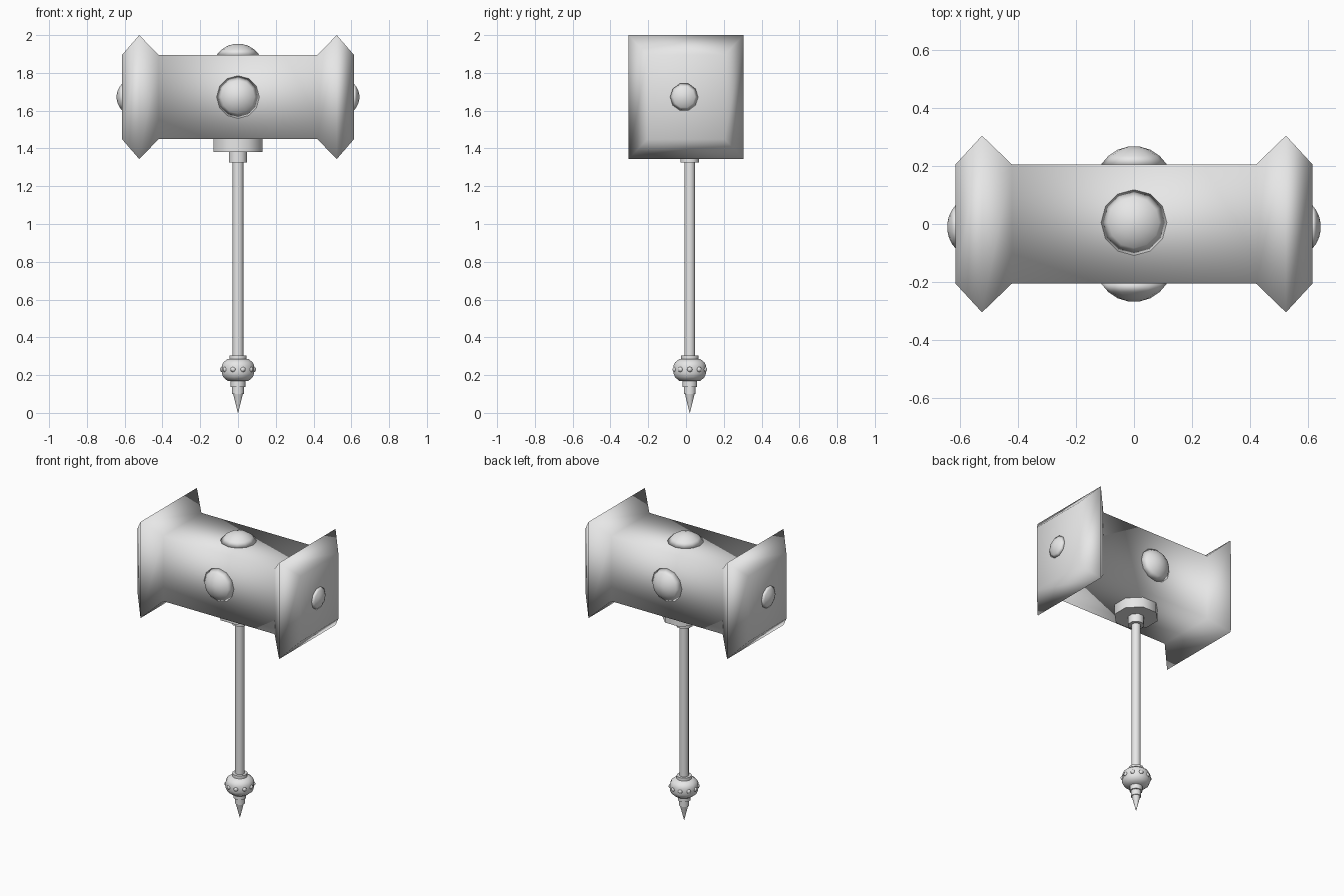
import bpy, math
from mathutils import Vector, Matrix

cube = bpy.data.objects.get("Cube")
if cube:
    bpy.data.objects.remove(cube, do_unlink=True)

GREY = (0.8, 0.8, 0.8, 1.0)
metal = bpy.data.materials.new("light_grey")
metal.use_nodes = True
metal.diffuse_color = GREY
metal.node_tree.nodes["Principled BSDF"].inputs["Base Color"].default_value = GREY

SHAFT_Y = 0.02
HEAD_Z = 1.672


def make(name, verts, faces, smooth=True):
    mesh = bpy.data.meshes.new(name)
    mesh.from_pydata(verts, [], faces)
    mesh.materials.append(metal)
    obj = bpy.data.objects.new(name, mesh)
    bpy.context.collection.objects.link(obj)
    mesh.polygons.foreach_set("use_smooth", [smooth] * len(mesh.polygons))
    return obj


def loft(name, rings):
    """Skin equal-sized rings and cap both ends."""
    n = len(rings[0])
    faces = [(i * n + j, i * n + (j + 1) % n, (i + 1) * n + (j + 1) % n, (i + 1) * n + j)
             for i in range(len(rings) - 1) for j in range(n)]
    last = (len(rings) - 1) * n
    faces += [tuple(reversed(range(n))), tuple(range(last, last + n))]
    return make(name, [v for r in rings for v in r], faces)


def turned(name, profile, sides=12, sharp=40):
    """Lathe (radius, z) pairs around the shaft axis."""
    turn = [2 * math.pi * (k + 0.5) / sides for k in range(sides)]
    obj = loft(name, [[(r * math.cos(a), SHAFT_Y + r * math.sin(a), z) for a in turn]
                      for r, z in profile])
    bpy.ops.object.select_all(action='DESELECT')
    obj.select_set(True)
    bpy.context.view_layer.objects.active = obj
    bpy.ops.object.shade_smooth_by_angle(angle=math.radians(sharp))
    return obj


def dome(name, base, direction, radius, height, sides=12, steps=4):
    """Low rounded stud standing on a surface point."""
    d = Vector(direction)
    place = Matrix.Translation(base) @ d.to_track_quat('Z', 'Y').to_matrix().to_4x4()
    ball = (radius ** 2 + height ** 2) / (2 * height)
    spread = math.asin(min(1, radius / ball))
    rings = []
    for s in range(steps):
        t = spread * (1 - s / (steps - 0.5))
        r, z = ball * math.sin(t), ball * math.cos(t) - ball + height
        rings.append([place @ Vector((r * math.cos(a), r * math.sin(a), z))
                      for a in (2 * math.pi * k / sides for k in range(sides))])
    return loft(name, rings)


# Head: square block flaring out near each striking end
half = [(0.42, 0.205, 0.223), (0.523, 0.304, 0.328), (0.614, 0.205, 0.223)]
sections = [(-x, y, z) for x, y, z in reversed(half)] + half
loft("hammer_head", [[(x, y, HEAD_Z - z), (x, y, HEAD_Z + z),
                      (x, -y, HEAD_Z + z), (x, -y, HEAD_Z - z)][::-1]
                     for x, y, z in sections])

# Rounded studs on the head
dome("top_stud", (0, 0.005, 1.895), (0, 0, 1), 0.113, 0.06)
for side, label in ((-1, "front"), (1, "back")):
    dome(label + "_stud", (0, side * 0.205, HEAD_Z), (0, side, 0), 0.113, 0.063)
for side, label in ((-1, "right"), (1, "left")):
    dome(label + "_end_stud", (side * 0.612, -0.01, HEAD_Z), (side, 0, 0), 0.077, 0.031, 10)

# Collars and handle
turned("head_collar", [(0.14, 1.38), (0.14, 1.46)], 8, 50)
turned("neck_collar", [(0.052, 1.325), (0.052, 1.385)], 8, 50)
turned("handle", [(0.029, 0.29), (0.029, 1.33)])

# Pommel with its ring, stepped tip and spike
turned("pommel_ring", [(0.047, 0.27), (0.047, 0.305)])
turned("pommel", [(0.058, 0.17), (0.08, 0.188), (0.089, 0.208), (0.089, 0.25),
                  (0.08, 0.268), (0.058, 0.285)], 12, 60)
turned("upper_step", [(0.04, 0.138), (0.04, 0.175)])
turned("lower_step", [(0.032, 0.1), (0.032, 0.14)])
turned("spike", [(0.001, 0), (0.027, 0.102)])

# Small studs round the pommel
for k in range(10):
    a = 2 * math.pi * k / 10
    out = Vector((math.cos(a), math.sin(a), 0))
    dome("pommel_stud", out * 0.083 + Vector((0, SHAFT_Y, 0.23)), out, 0.016, 0.013, 8, 3)
